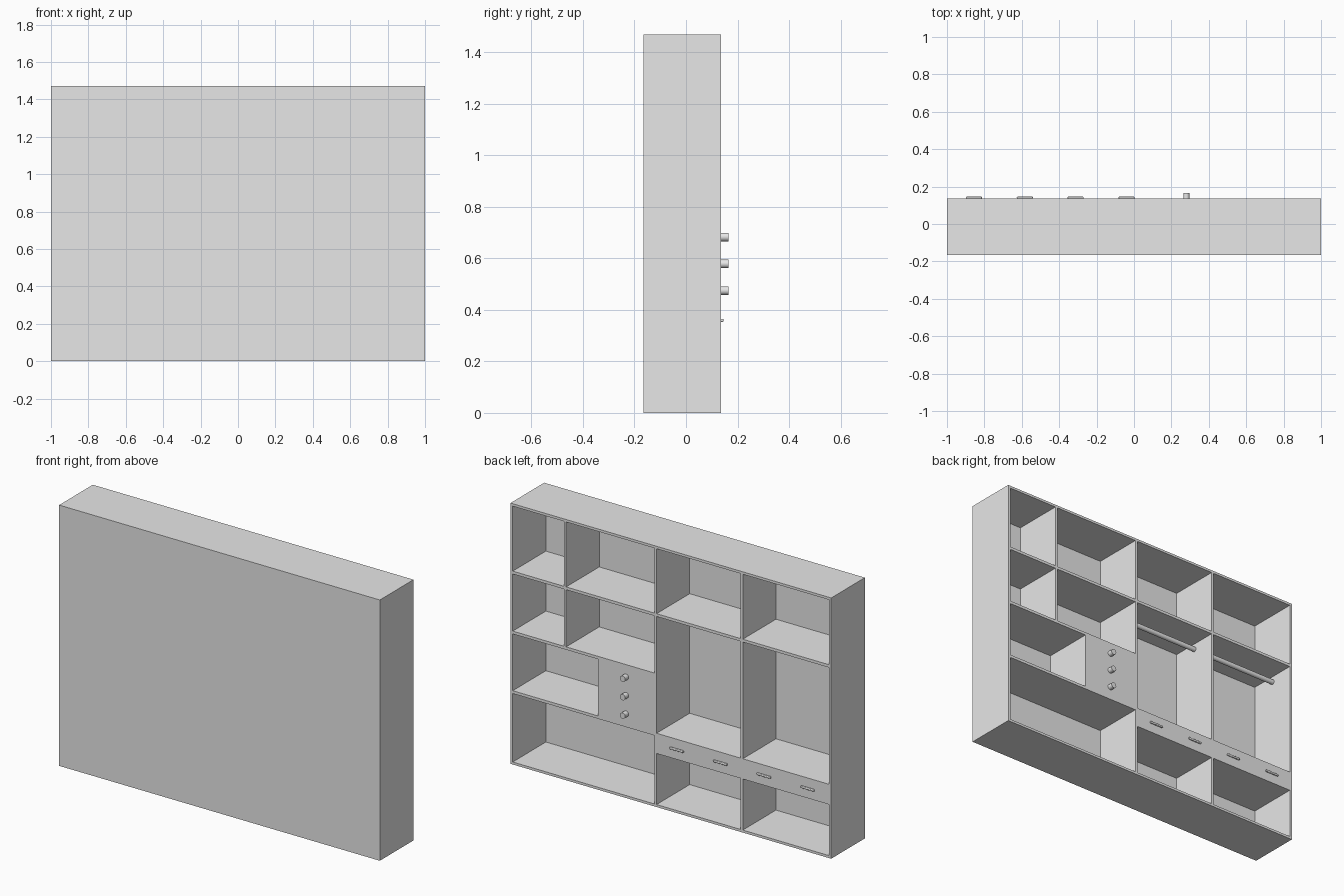
import bpy
import math

cube = bpy.data.objects.get("Cube")
if cube:
    bpy.data.objects.remove(cube, do_unlink=True)

grey = bpy.data.materials.new("plain_grey")
grey.use_nodes = True
grey.diffuse_color = (0.8, 0.8, 0.8, 1)
grey.node_tree.nodes["Principled BSDF"].inputs["Base Color"].default_value = (0.8, 0.8, 0.8, 1)

# Overall cabinet dimensions; the open side faces +y
HEIGHT = 1.47
REAR, OPEN = -0.165, 0.135
T = 0.014


def box(name, x, z, y=(REAR, OPEN)):
    """Axis-aligned box from (min, max) ranges."""
    spans = (x, y, z)
    bpy.ops.mesh.primitive_cube_add(size=1, location=[(a + b) / 2 for a, b in spans])
    ob = bpy.context.object
    ob.name = name
    ob.scale = [b - a for a, b in spans]
    bpy.ops.object.transform_apply(location=False, rotation=False, scale=True)
    ob.data.materials.append(grey)
    return ob


def rod(name, radius, length, centre, rotation):
    """Smooth-sided cylinder."""
    bpy.ops.mesh.primitive_cylinder_add(vertices=32, radius=radius, depth=length,
                                        location=centre, rotation=rotation)
    ob = bpy.context.object
    ob.name = name
    ob.data.materials.append(grey)
    bpy.ops.object.shade_smooth_by_angle()
    return ob


# Vertical divider centres and shelf ranges
DIV_A, DIV_B, DIV_C = 0.66, 0.096, -0.442
UPPER = (1.074, 1.09)
MIDDLE = (0.736, 0.752)
LOWER = (0.40, 0.416)
BAND = (0.302, 0.416)
INNER = 1 - T
BACK = REAR + 0.005
INSIDE = (BACK, OPEN)


def around(c):
    return (c - T / 2, c + T / 2)


# Outer carcass
box("back_panel", (-INNER, INNER), (T, HEIGHT - T), (REAR, BACK))
box("left_side", (INNER, 1), (0, HEIGHT))
box("right_side", (-1, -INNER), (0, HEIGHT))
box("top_panel", (-INNER, INNER), (HEIGHT - T, HEIGHT))
box("bottom_panel", (-INNER, INNER), (0, T))

# Dividers
box("main_divider", around(DIV_B), (T, HEIGHT - T), INSIDE)
box("wardrobe_divider_upper", around(DIV_C), (BAND[1], HEIGHT - T), INSIDE)
box("wardrobe_divider_lower", around(DIV_C), (T, BAND[0]), INSIDE)
box("cubby_divider_upper", around(DIV_A), (UPPER[1], HEIGHT - T), INSIDE)
box("cubby_divider_lower", around(DIV_A), (MIDDLE[1], UPPER[0]), INSIDE)

# Shelves
left_bay = (DIV_B + T / 2, INNER)
right_bay = (-INNER, DIV_B - T / 2)
box("upper_shelf_left", left_bay, UPPER, INSIDE)
box("upper_shelf_right", right_bay, UPPER, INSIDE)
box("middle_shelf", left_bay, MIDDLE, INSIDE)
box("lower_shelf", left_bay, LOWER, INSIDE)

# Drawer stack and wide drawer band, flush with the open face
box("drawer_stack", (left_bay[0], 0.455), (LOWER[1], MIDDLE[0]), INSIDE)
box("drawer_band", right_bay, BAND, INSIDE)

# Round knobs on the drawer stack
for i in range(3):
    rod(f"drawer_knob_{i + 1}", 0.0165, 0.03,
        (0.28, OPEN + 0.015, 0.475 + i * 0.104), (math.pi / 2, 0, 0))

# Slim pull handles with rounded ends on the drawer band
for i in range(4):
    x = -0.856 + i * 0.272
    pull = box(f"drawer_pull_{i + 1}", (x - 0.043, x + 0.043), (0.353, 0.365),
               (OPEN, OPEN + 0.011))
    bevel = pull.modifiers.new("rounded_ends", "BEVEL")
    bevel.width = 0.004
    bevel.segments = 3
    bpy.ops.object.shade_smooth_by_angle()

# Hanging rails in the two tall bays
for side, lo, hi in (("left", DIV_C, DIV_B), ("right", -INNER, DIV_C)):
    rod(f"hanging_rail_{side}", 0.014, hi - lo, ((lo + hi) / 2, -0.01, 1.04),
        (0, math.pi / 2, 0))
